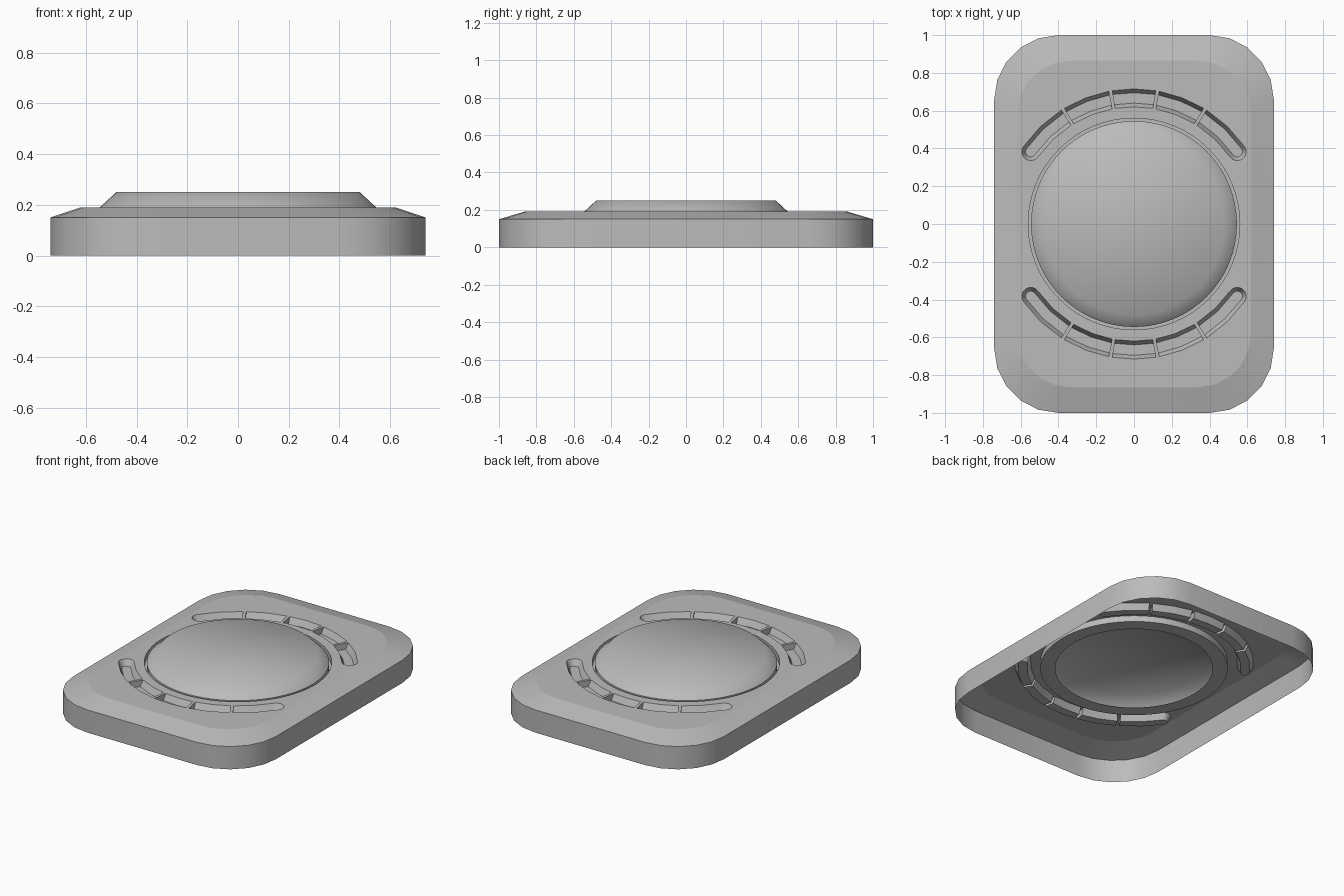
import bpy, bmesh
from math import sin, cos, pi, radians
from mathutils import Vector

cube = bpy.data.objects.get("Cube")
if cube:
    bpy.data.objects.remove(cube, do_unlink=True)

grey = bpy.data.materials.new("mid_grey")
grey.use_nodes = True
COLOUR = (0.5, 0.5, 0.5, 1)
grey.diffuse_color = COLOUR
grey.node_tree.nodes["Principled BSDF"].inputs["Base Color"].default_value = COLOUR

TOP, FLOOR, SHOULDER = 0.19, 0.15, 0.15
RING_SIDES = 64


def add_loop(bm, points, z):
    return [bm.verts.new((x, y, z)) for x, y in points]


def bridge(bm, a, b):
    n = len(a)
    for i in range(n):
        j = (i + 1) % n
        bm.faces.new((a[i], a[j], b[j], b[i]))


def circle(r):
    return [(r * cos(2 * pi * i / RING_SIDES), r * sin(2 * pi * i / RING_SIDES))
            for i in range(RING_SIDES)]


def rounded_rect(hx, hy, r, steps=5):
    points = []
    for k, (sx, sy) in enumerate(((1, 1), (-1, 1), (-1, -1), (1, -1))):
        for i in range(steps + 1):
            a = pi / 2 * (k + i / steps)
            points.append((sx * (hx - r) + r * cos(a), sy * (hy - r) + r * sin(a)))
    return points


def slot_outline(start, end, inner, outer, rounded, sx, sy):
    """Arc-shaped outline between two angles, with an optional round start."""
    arc = [radians(start + (end - start) * i / 2) for i in range(3)]
    points = [(outer * cos(a), outer * sin(a)) for a in arc]
    points += [(inner * cos(a), inner * sin(a)) for a in reversed(arc)]
    if rounded:
        mid, half, a0 = (inner + outer) / 2, (outer - inner) / 2, arc[0]
        for i in range(1, 8):
            t = a0 + pi + pi * i / 8
            points.append((mid * cos(a0) + half * cos(t), mid * sin(a0) + half * sin(t)))
    return [(sx * x, sy * y) for x, y in points]


def finish(name, bm):
    bmesh.ops.recalc_face_normals(bm, faces=bm.faces)
    bm.normal_update()
    highest = max(bm.faces, key=lambda f: f.calc_center_median().z)
    if highest.normal.z < 0:
        bmesh.ops.reverse_faces(bm, faces=bm.faces)
    # Horizontal rims stay crisp, rounded corners stay smooth
    for f in bm.faces:
        f.smooth = True
    for e in bm.edges:
        if len(e.link_faces) == 2:
            angle = e.calc_face_angle(0)
            level = abs(e.verts[0].co.z - e.verts[1].co.z) < 0.001
            e.smooth = not (angle > 0.76 or (level and 0.2 < angle < 0.5))
    mesh = bpy.data.meshes.new(name)
    bm.to_mesh(mesh)
    bm.free()
    mesh.materials.append(grey)
    obj = bpy.data.objects.new(name, mesh)
    bpy.context.collection.objects.link(obj)
    return obj


# Open-bottomed housing: side wall, sloped shoulder, plateau rim
bm = bmesh.new()
base = add_loop(bm, rounded_rect(0.74, 1.0, 0.34), 0)
shoulder = add_loop(bm, rounded_rect(0.74, 1.0, 0.34), SHOULDER)
rim = add_loop(bm, rounded_rect(0.62, 0.865, 0.285), TOP)
bridge(bm, base, shoulder)
bridge(bm, shoulder, rim)
plateau_loops = [rim]

# Round seat for the button, with a ledge open in the middle
seat = [add_loop(bm, circle(r), z) for r, z in ((0.56, TOP), (0.56, FLOOR), (0.47, FLOOR))]
bridge(bm, seat[0], seat[1])
bridge(bm, seat[1], seat[2])
plateau_loops.append(seat[0])

# Curved recesses with tapered walls, in two mirrored rows
for sy in (1, -1):
    for start, end, rounded, sides in ((80.8, 99.2, False, (1,)),
                                       (59, 79.2, False, (1, -1)),
                                       (35, 57.4, True, (1, -1))):
        for sx in sides:
            upper = add_loop(bm, slot_outline(start, end, 0.62, 0.715, rounded, sx, sy), TOP)
            lower = add_loop(bm, slot_outline(start, end, 0.64, 0.695, rounded, sx, sy), FLOOR)
            bridge(bm, upper, lower)
            bm.faces.new(lower)
            plateau_loops.append(upper)

# Plateau filled around all openings
edges = [bm.edges.get((loop[i - 1], loop[i])) for loop in plateau_loops for i in range(len(loop))]
bmesh.ops.triangle_fill(bm, use_beauty=True, use_dissolve=False, edges=edges,
                        normal=Vector((0, 0, 1)))
finish("housing", bm)

# Raised round button with a soft bevel
bm = bmesh.new()
rings = [add_loop(bm, circle(r), z) for r, z in ((0.545, FLOOR), (0.545, TOP), (0.48, 0.25))]
bridge(bm, rings[0], rings[1])
bridge(bm, rings[1], rings[2])
centre = bm.verts.new((0, 0, 0.25))
for i in range(RING_SIDES):
    bm.faces.new((rings[2][i - 1], rings[2][i], centre))
finish("button", bm)
